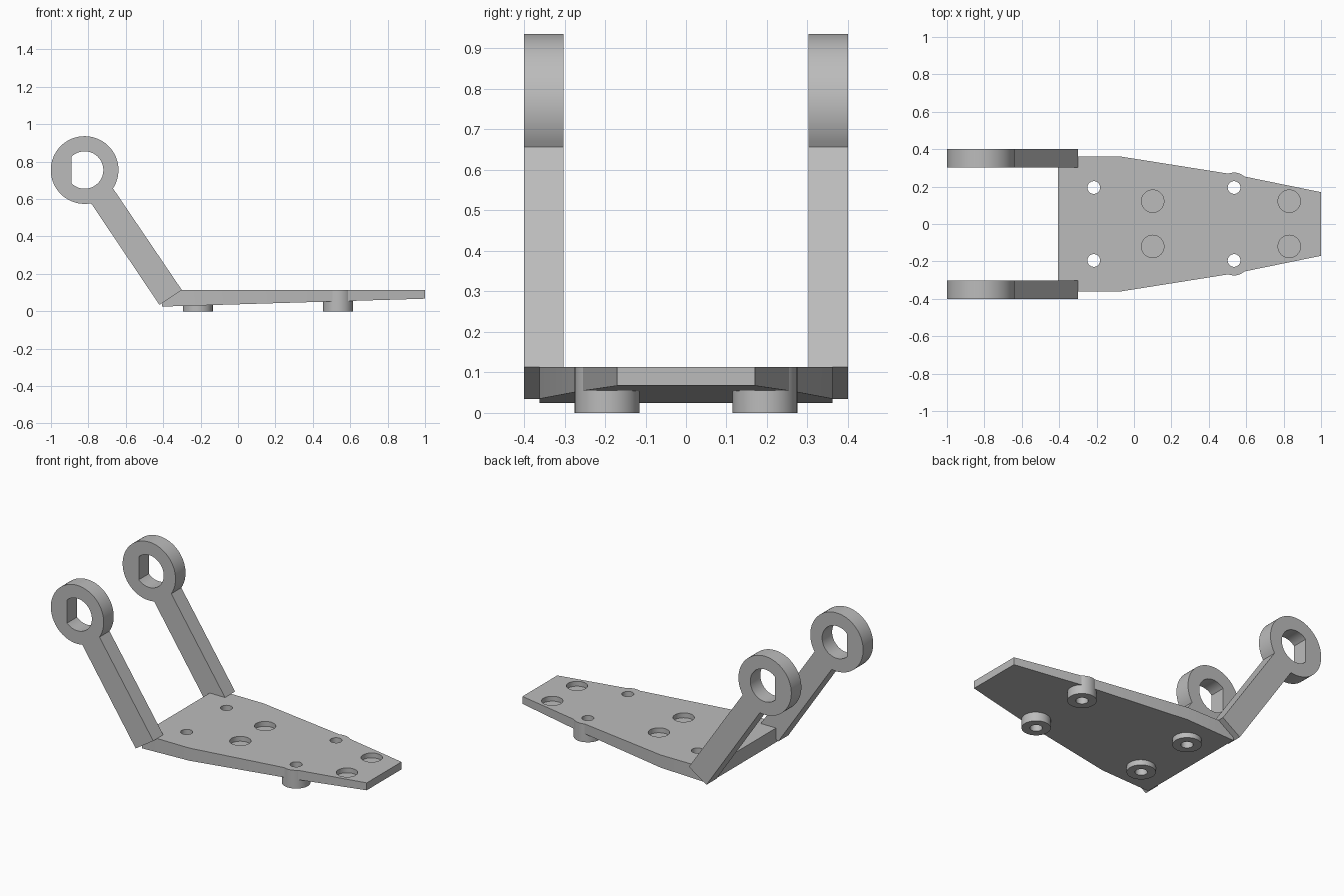
import bpy, bmesh
from math import cos, sin, radians, sqrt, acos, pi
from mathutils import Vector

cube = bpy.data.objects.get("Cube")
if cube:
    bpy.data.objects.remove(cube, do_unlink=True)

grey = bpy.data.materials.new("matte grey")
grey.use_nodes = True
colour = (0.5, 0.5, 0.5, 1)
grey.diffuse_color = colour
grey.node_tree.nodes["Principled BSDF"].inputs["Base Color"].default_value = colour

TOP = 0.113


def prism(name, loops, direction):
    """Fill closed loops (outline first, then holes) and extrude them."""
    bm = bmesh.new()
    edges = []
    for loop in loops:
        vs = [bm.verts.new(p) for p in loop]
        edges += [bm.edges.new((a, b)) for a, b in zip(vs, vs[1:] + vs[:1])]
    bmesh.ops.triangle_fill(bm, edges=edges, use_beauty=True)
    result = bmesh.ops.extrude_face_region(bm, geom=bm.faces[:], use_keep_orig=True)
    moved = [g for g in result["geom"] if isinstance(g, bmesh.types.BMVert)]
    bmesh.ops.translate(bm, verts=moved, vec=Vector(direction))
    bmesh.ops.recalc_face_normals(bm, faces=bm.faces)
    mesh = bpy.data.meshes.new(name)
    bm.to_mesh(mesh)
    bm.free()
    mesh.materials.append(grey)
    ob = bpy.data.objects.new(name, mesh)
    bpy.context.collection.objects.link(ob)
    return ob


def arc(cx, cy, r, start, end, n):
    steps = [start + (end - start) * i / n for i in range(n + 1)]
    return [(cx + r * cos(a), cy + r * sin(a)) for a in steps]


def cylinder(name, x, y, r, z0, z1):
    circle = arc(x, y, r, 0, 2 * pi, 48)[:-1]
    return prism(name, [[(px, py, z0) for px, py in circle]], (0, 0, z1 - z0))


def combine(target, tool, operation):
    """Apply a boolean and discard the tool."""
    mod = target.modifiers.new("combine", "BOOLEAN")
    mod.object, mod.operation, mod.solver = tool, operation, "EXACT"
    bpy.context.view_layer.objects.active = target
    bpy.ops.object.modifier_apply(modifier=mod.name)
    bpy.data.objects.remove(tool, do_unlink=True)


def smooth(ob):
    bpy.ops.object.select_all(action="DESELECT")
    ob.select_set(True)
    bpy.context.view_layer.objects.active = ob
    bpy.ops.object.shade_smooth_by_angle(angle=radians(25))


# Tapered base plate, thinner towards its narrow end
half = [(-0.405, 0.362), (-0.08, 0.362), (0.55, 0.262), (1.0, 0.17)]
outline = half + [(x, -y) for x, y in reversed(half)]
plate = prism("base_plate", [[(x, y, 0) for x, y in outline]], (0, 0, TOP))
for v in plate.data.vertices:
    if v.co.z < 0.01:
        v.co.z = 0.025 + (v.co.x + 0.405) * 0.03

# Round feet, then screw holes through them and shallow round pockets
spots = [(x, y) for x in (-0.215, 0.535) for y in (-0.195, 0.195)]
for x, y in spots:
    combine(plate, cylinder("foot", x, y, 0.08, 0, TOP), "UNION")
for x, y in spots:
    combine(plate, cylinder("screw_hole", x, y, 0.034, -0.1, 0.3), "DIFFERENCE")
for x in (0.1, 0.83):
    for y in (-0.12, 0.122):
        combine(plate, cylinder("pocket", x, y, 0.06, TOP - 0.03, 0.3), "DIFFERENCE")
smooth(plate)

# Slanted arms ending in rings, each with a flat-sided hole
RX, RZ, R, HOLE, FLAT = -0.82, 0.755, 0.181, 0.1, 0.07
arm_profile = [(-0.42, 0.034), (-0.30, TOP)]
arm_profile += arc(RX, RZ, R, radians(-33), radians(281), 56)
gap = acos(FLAT / HOLE)
hole_profile = arc(RX, RZ, HOLE, -pi + gap, pi - gap, 40)
for side, y in (("right", -0.4), ("left", 0.302)):
    loops = [[(x, y, z) for x, z in p] for p in (arm_profile, hole_profile)]
    smooth(prism(side + "_arm", loops, (0, 0.098, 0)))
